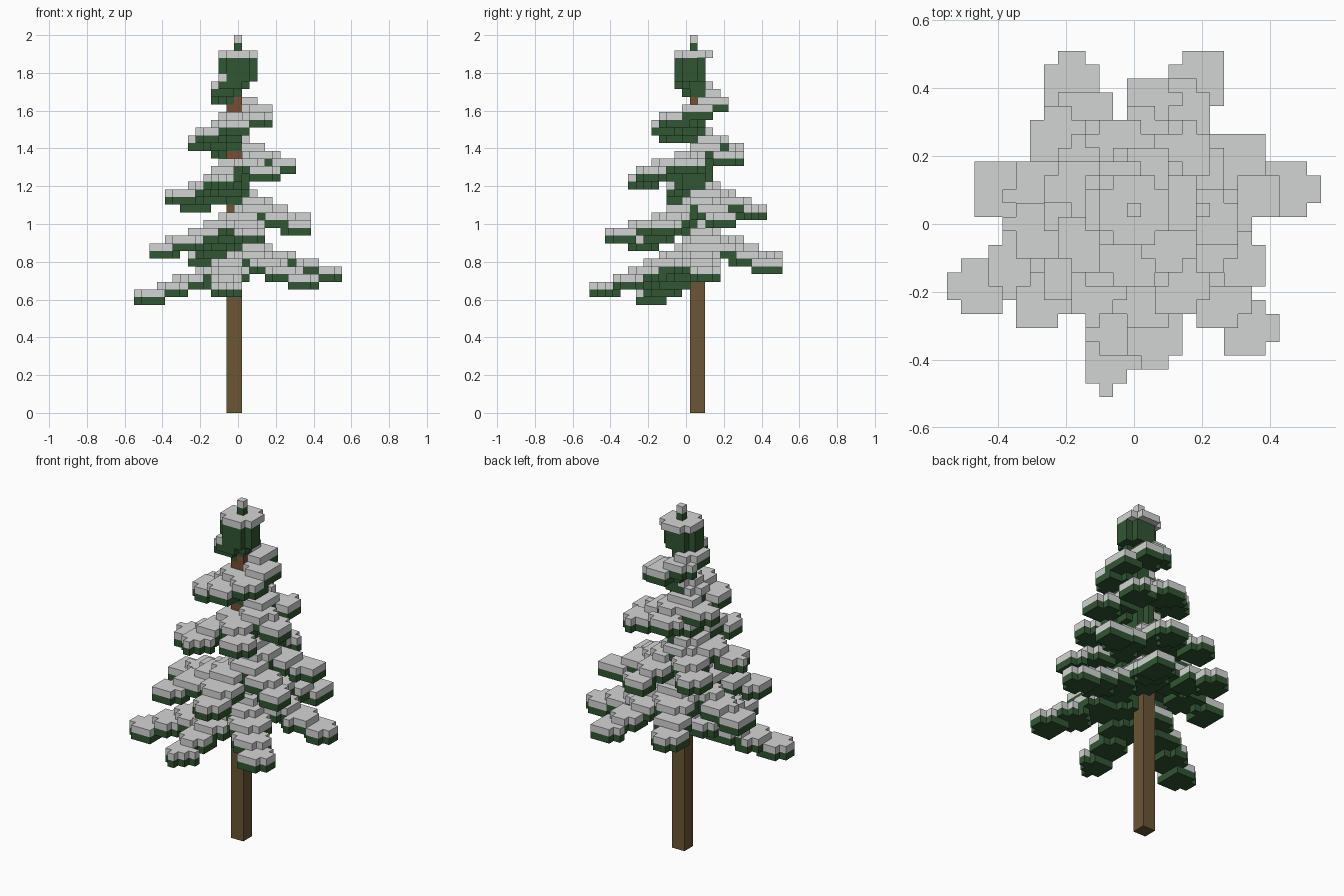
import bpy, bmesh, math
from mathutils import Vector

cube = bpy.data.objects.get("Cube")
if cube:
    bpy.data.objects.remove(cube, do_unlink=True)

S = 2 / 49                # edge of one block
CX, CY = 0, 1             # axis of the crown, in blocks


def material(name, rgb):
    m = bpy.data.materials.new(name)
    m.use_nodes = True
    m.diffuse_color = (*rgb, 1)
    m.node_tree.nodes["Principled BSDF"].inputs["Base Color"].default_value = (*rgb, 1)
    return m


SNOW = material("snow_grey_white", (0.65, 0.665, 0.655))
GREEN = material("needle_green", (0.031, 0.093, 0.033))
BARK = material("bark_brown", (0.145, 0.093, 0.036))
RED_BARK = material("young_bark_red_brown", (0.19, 0.075, 0.033))


def add_object(name, bm, mat):
    me = bpy.data.meshes.new(name)
    bm.to_mesh(me)
    bm.free()
    me.materials.append(mat)
    ob = bpy.data.objects.new(name, me)
    bpy.context.collection.objects.link(ob)
    return ob


def blocks(name, cells, solid, mat):
    """Block mesh of the cells, without the faces that touch other solid cells."""
    bm = bmesh.new()
    for c in sorted(cells):
        mid = Vector((c[0], c[1], c[2] + 0.5))
        for axis in range(3):
            for sign in (-1, 1):
                n = Vector((0, 0, 0))
                n[axis] = sign
                if tuple(int(a + b) for a, b in zip(c, n)) in solid:
                    continue
                u = Vector((0, 0, 0))
                u[(axis + 1) % 3] = 0.5
                v = n.cross(u)
                corners = (-u - v, u - v, u + v, v - u)
                bm.faces.new([bm.verts.new((mid + n / 2 + k) * S) for k in corners])
    bmesh.ops.remove_doubles(bm, verts=bm.verts, dist=S / 100)
    return add_object(name, bm, mat)


def trunk(name, bottom, top, mat):
    """Square trunk two blocks wide, a hair narrower than the foliage blocks."""
    bm = bmesh.new()
    bmesh.ops.create_cube(bm, size=1)
    bmesh.ops.scale(bm, vec=(1.99 * S, 1.99 * S, (top - bottom) * S), verts=bm.verts)
    bmesh.ops.translate(bm, vec=(-0.5 * S, 1.5 * S, (top + bottom) / 2 * S), verts=bm.verts)
    add_object(name, bm, mat)


solid = set()


def stamp(x, y, z, radius, height=2):
    """Add a round pad of blocks."""
    for i in range(-13, 14):
        for j in range(-12, 13):
            if math.hypot(i - x, j - y) <= radius:
                solid.update((i, j, z + k) for k in range(height))


# Branches wind up the trunk; each drops outward in overlapping pads
for n in range(28):
    angle = math.radians(206 + 54.2 * n)
    reach = 12.6 - 0.42 * n - (0.9 if n == 1 else 0)
    level = int(14 + 1.072 * n)
    step = 0
    while reach - 3.1 * step > 0.4:
        d = reach - 3.1 * step
        stamp(CX + d * math.cos(angle), CY + d * math.sin(angle),
              level + step, 2.02 + 0.25 * step)
        step += 1

# Crown, its snow cap and the tip
stamp(CX, 0.6, 43, 2.3, 3)
stamp(CX, CY, 46, 2.3, 1)
stamp(CX, CY, 47, 0.5)

# Snow lies on every block that has none above it
snow = {c for c in solid if (c[0], c[1], c[2] + 1) not in solid}
blocks("snow", snow, solid, SNOW)
blocks("foliage", solid - snow, solid, GREEN)

trunk("lower_trunk", 0, 32, BARK)
trunk("upper_trunk", 32, 45, RED_BARK)
